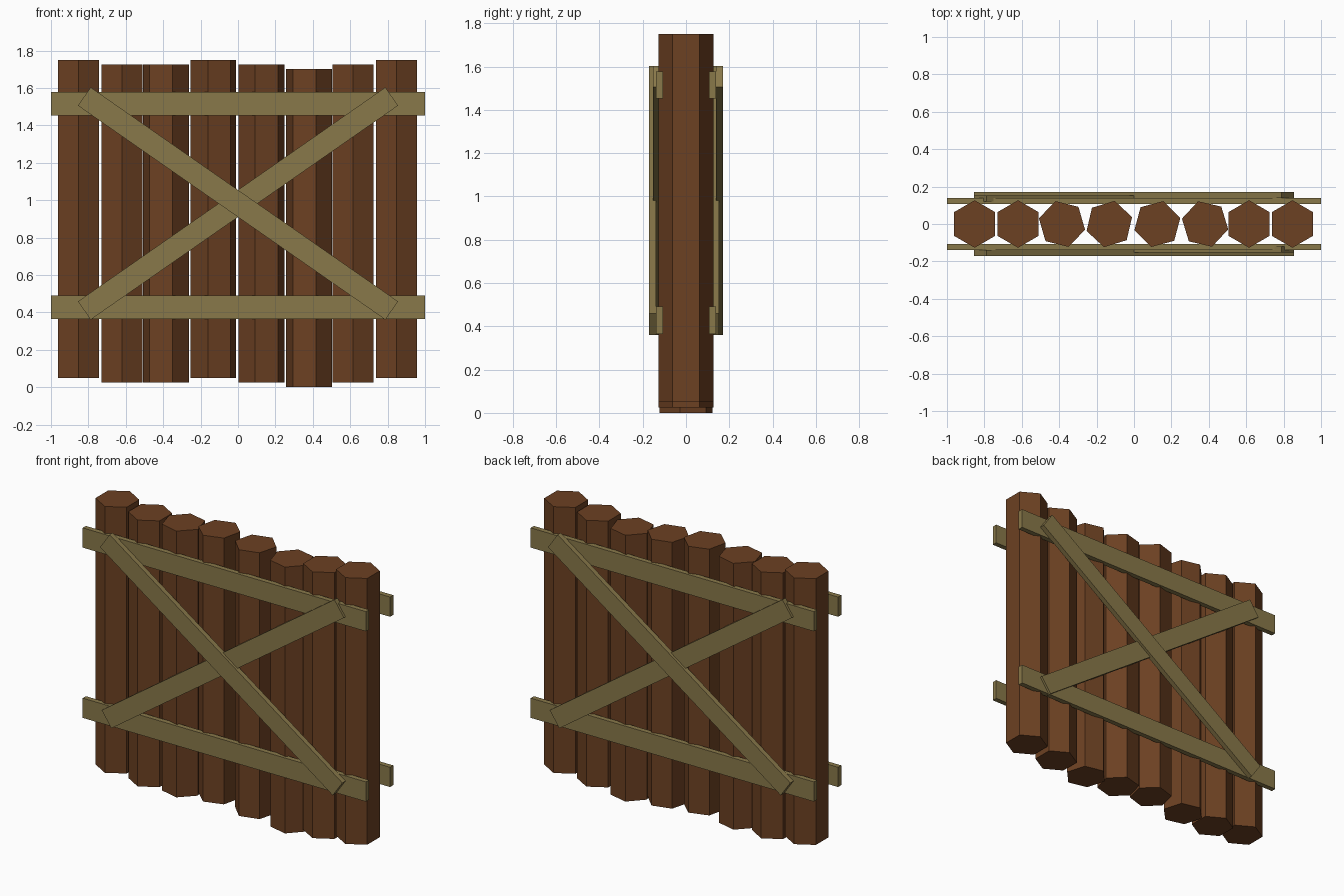
import bpy
from math import radians, pi

if "Cube" in bpy.data.objects:
    bpy.data.objects.remove(bpy.data.objects["Cube"])


def material(name, color):
    m = bpy.data.materials.new(name)
    m.diffuse_color = (*color, 1)
    m.use_nodes = True
    m.node_tree.nodes["Principled BSDF"].inputs["Base Color"].default_value = m.diffuse_color
    return m


LOG_WOOD = material("dark_wood", (0.15, 0.052, 0.016))
PLANK_WOOD = material("pale_wood", (0.25, 0.19, 0.068))


def log(i, x, bottom, top, turn):
    bpy.ops.mesh.primitive_cylinder_add(
        vertices=6, radius=0.127, depth=top - bottom,
        location=(x, 0, (bottom + top) / 2), rotation=(0, 0, radians(turn)))
    ob = bpy.context.object
    ob.name = f"log_{i}"
    ob.data.materials.append(LOG_WOOD)


def plank(name, size, y, z, tilt=0, back=False):
    # Back planks are the front ones turned half way round the z axis
    bpy.ops.mesh.primitive_cube_add(
        size=1, location=(0, -y if back else y, z),
        rotation=(0, radians(tilt), pi if back else 0))
    ob = bpy.context.object
    ob.name = name
    ob.scale = size
    ob.data.materials.append(PLANK_WOOD)


# Upright six-sided logs: x, bottom, top, turn
LOGS = [
    (-0.852, 0.05, 1.75, 0),
    (-0.62, 0.025, 1.725, 0),
    (-0.385, 0.025, 1.725, 16),
    (-0.132, 0.05, 1.75, -13),
    (0.125, 0.025, 1.725, -15),
    (0.38, 0.0, 1.70, 17),
    (0.615, 0.025, 1.725, 0),
    (0.847, 0.05, 1.75, 0),
]
for i, spec in enumerate(LOGS, 1):
    log(i, *spec)

# Rails and crossed braces on both faces
for side in ("front", "back"):
    back = side == "back"
    plank(f"{side}_lower_rail", (2.0, 0.032, 0.126), -0.122, 0.428, 0, back)
    plank(f"{side}_upper_rail", (2.0, 0.032, 0.126), -0.122, 1.515, 0, back)
    plank(f"{side}_outer_brace", (2.003, 0.032, 0.119), -0.154, 0.982, 34.86, back)
    plank(f"{side}_inner_brace", (2.003, 0.032, 0.119), -0.137, 0.982, -34.86, back)
